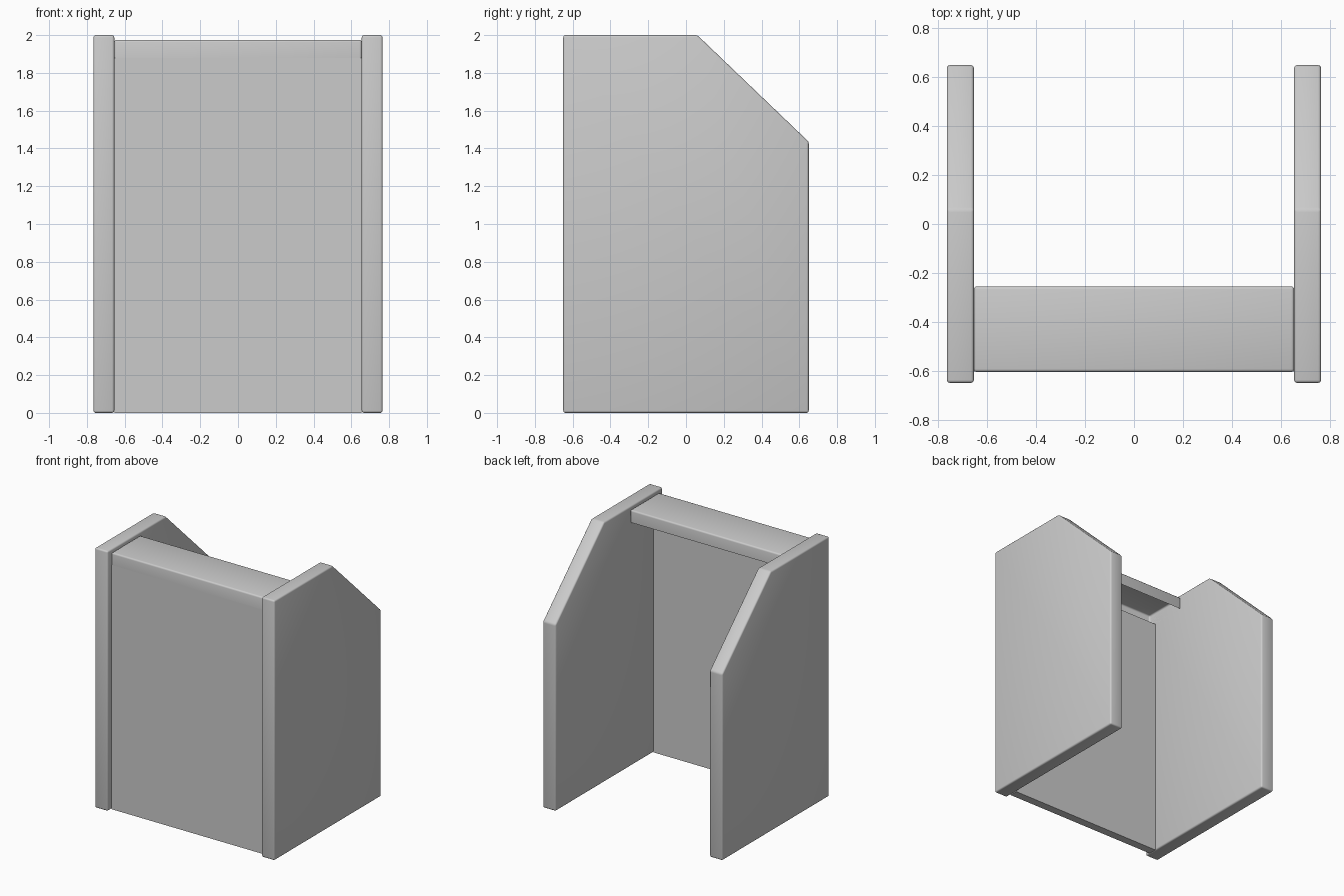
import bpy
import bmesh
import math

# Remove the default object
cube = bpy.data.objects.get("Cube")
if cube:
    bpy.data.objects.remove(cube, do_unlink=True)

# Single flat colour
grey = bpy.data.materials.new("light_grey")
grey.use_nodes = True
colour = (0.6, 0.6, 0.6, 1.0)
grey.diffuse_color = colour
grey.node_tree.nodes["Principled BSDF"].inputs["Base Color"].default_value = colour


def extruded_panel(name, profile, x_min, x_max, bevel=0.0, open_bottom=False):
    """Extrude a (y, z) profile along x, optionally rounding its edges."""
    bm = bmesh.new()
    face = bm.faces.new([bm.verts.new((x_min, y, z)) for y, z in profile])
    out = bmesh.ops.extrude_face_region(bm, geom=[face], use_keep_orig=True)
    moved = [v for v in out["geom"] if isinstance(v, bmesh.types.BMVert)]
    bmesh.ops.translate(bm, verts=moved, vec=(x_max - x_min, 0, 0))
    bmesh.ops.recalc_face_normals(bm, faces=bm.faces[:])
    if open_bottom:
        bottom = [f for f in bm.faces if f.normal.z < -0.9]
        bmesh.ops.delete(bm, geom=bottom, context='FACES')
    if bevel:
        edges = [e for e in bm.edges if not e.is_boundary]
        bmesh.ops.bevel(bm, geom=edges, offset=bevel, segments=3,
                        profile=0.5, affect='EDGES', clamp_overlap=True)
    mesh = bpy.data.meshes.new(name)
    bm.to_mesh(mesh)
    bm.free()
    mesh.materials.append(grey)
    obj = bpy.data.objects.new(name, mesh)
    bpy.context.collection.objects.link(obj)
    bpy.ops.object.select_all(action='DESELECT')
    obj.select_set(True)
    bpy.context.view_layer.objects.active = obj
    bpy.ops.object.shade_smooth_by_angle(angle=math.radians(40))
    return obj


def rectangle(y0, y1, z0, z1):
    return [(y0, z0), (y1, z0), (y1, z1), (y0, z1)]


INNER, OUTER = 0.655, 0.765

# Side panels with a sloped upper back corner
side_profile = [(-0.65, 0), (0.65, 0), (0.65, 1.435), (0.06, 2), (-0.65, 2)]
extruded_panel("left_side_panel", side_profile, INNER, OUTER, bevel=0.012)
extruded_panel("right_side_panel", side_profile, -OUTER, -INNER, bevel=0.012)

# Thin front panel between the sides
extruded_panel("front_panel", rectangle(-0.604, -0.54, 0, 1.88), -INNER, INNER)

# Top shelf, a shallow cap open underneath
extruded_panel("top_shelf", rectangle(-0.605, -0.255, 1.88, 1.975),
               -INNER, INNER, bevel=0.012, open_bottom=True)
